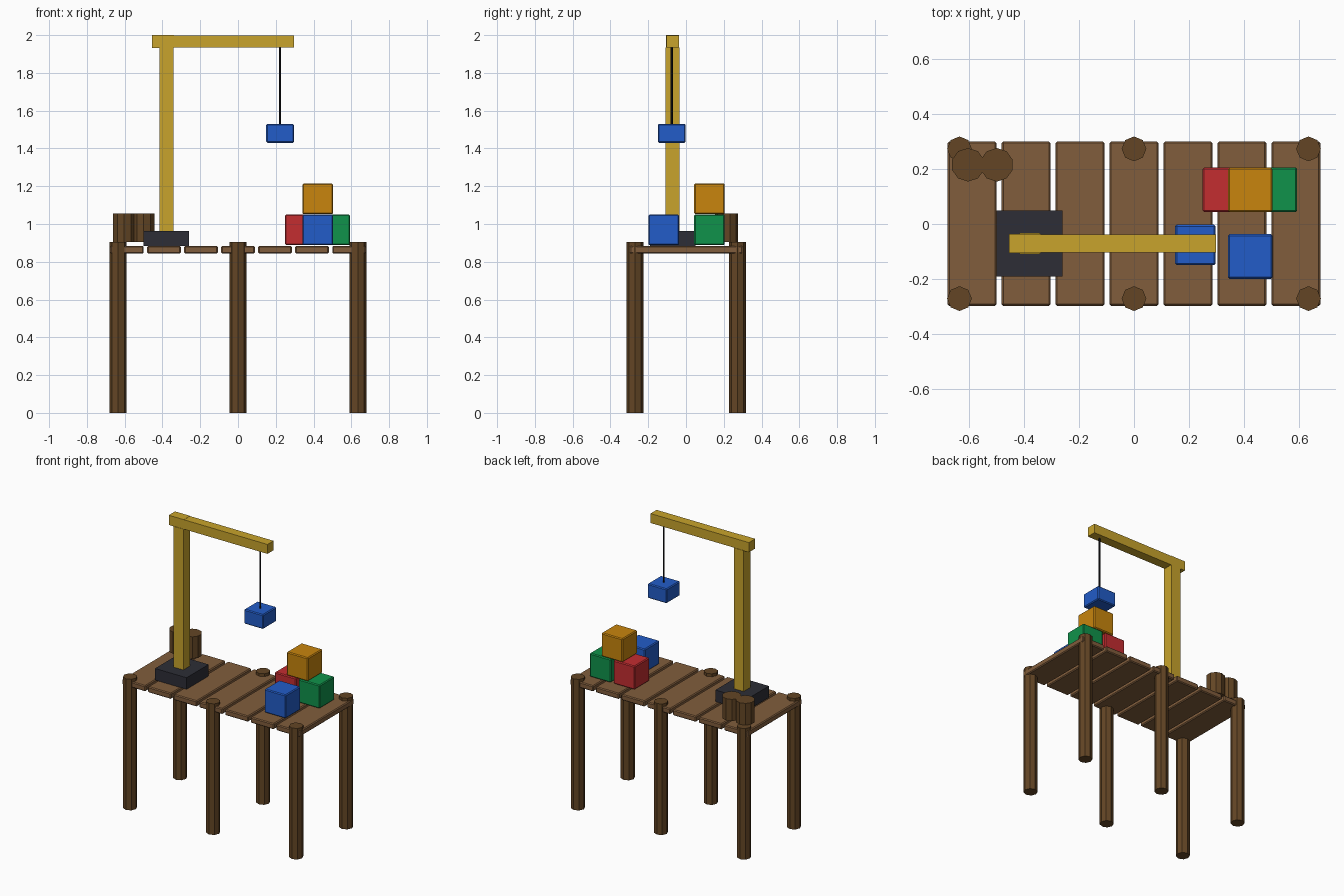
import bpy
import bmesh
from mathutils import Matrix

if "Cube" in bpy.data.objects:
    bpy.data.objects.remove(bpy.data.objects["Cube"], do_unlink=True)


def material(name, rgb):
    m = bpy.data.materials.new(name)
    m.use_nodes = True
    m.diffuse_color = (*rgb, 1)
    shader = next(n for n in m.node_tree.nodes if n.type == "BSDF_PRINCIPLED")
    shader.inputs["Base Color"].default_value = (*rgb, 1)
    return m


plank_wood = material("plank_brown", (0.22, 0.11, 0.045))
post_wood = material("dark_brown", (0.125, 0.06, 0.018))
yellow = material("crane_yellow", (0.58, 0.37, 0.025))
charcoal = material("charcoal", (0.026, 0.027, 0.037))
black = material("cable_black", (0.008, 0.008, 0.01))
blue = material("blue", (0.016, 0.107, 0.58))
red = material("red", (0.55, 0.026, 0.03))
green = material("green", (0.005, 0.29, 0.07))
orange = material("orange", (0.58, 0.235, 0.004))


def finish(name, bm, mat, location):
    mesh = bpy.data.meshes.new(name)
    bm.to_mesh(mesh)
    bm.free()
    mesh.materials.append(mat)
    ob = bpy.data.objects.new(name, mesh)
    ob.location = location
    bpy.context.collection.objects.link(ob)
    return ob


def box(name, mat, size, location, bevel=0):
    """Box standing on its location, with optional chamfered edges."""
    bm = bmesh.new()
    bmesh.ops.create_cube(bm, size=1, matrix=Matrix.Translation((0, 0, 0.5)))
    bmesh.ops.scale(bm, vec=size, verts=bm.verts)
    ob = finish(name, bm, mat, location)
    if bevel:
        mod = ob.modifiers.new("chamfer", "BEVEL")
        mod.width = bevel
        mod.segments = 1
    return ob


def cylinder(name, mat, radius, height, location, sides):
    """Faceted cylinder standing on its location."""
    bm = bmesh.new()
    bmesh.ops.create_cone(bm, cap_ends=True, segments=sides, radius1=radius,
                          radius2=radius, depth=height,
                          matrix=Matrix.Translation((0, 0, height / 2)))
    return finish(name, bm, mat, location)


# Deck planks
DECK = 0.884
for i in range(7):
    box(f"plank_{i + 1}", plank_wood, (0.178, 0.597, 0.04),
        ((i - 3) * 0.196, 0.001, DECK - 0.04), 0.006)

# Support posts
for side, y in (("front", -0.271), ("back", 0.273)):
    for place, x in (("right", -0.634), ("middle", 0), ("left", 0.634)):
        cylinder(f"{side}_{place}_post", post_wood, 0.045, 0.904, (x, y, 0), 8)

# Mooring bollards
for i, x in enumerate((-0.603, -0.499)):
    cylinder(f"bollard_{i + 1}", post_wood, 0.061, 0.15, (x, 0.215, 0.905), 10)

# Crane
CRANE_X, CRANE_Y = -0.379, -0.071
box("crane_base", charcoal, (0.24, 0.24, 0.08), (CRANE_X, CRANE_Y, DECK))
box("crane_mast", yellow, (0.075, 0.075, 0.985), (CRANE_X, CRANE_Y, 0.95))
box("crane_jib", yellow, (0.715, 0.066, 0.065), (-0.06, CRANE_Y, 1.934))
box("jib_tail", yellow, (0.115, 0.069, 0.067), (-0.397, CRANE_Y, 1.933))
cylinder("hoist_cable", black, 0.006, 0.415, (0.223, -0.076, 1.525), 6)
box("hanging_crate", blue, (0.147, 0.147, 0.1), (0.223, -0.076, 1.43), 0.006)

# Stacked cargo crates
for name, mat, x, y, z in (
    ("blue_crate", blue, 0.422, -0.118, DECK + 0.004),
    ("red_crate", red, 0.33, 0.124, DECK + 0.004),
    ("green_crate", green, 0.512, 0.124, DECK + 0.004),
    ("orange_crate", orange, 0.422, 0.124, 1.052),
):
    box(name, mat, (0.162, 0.162, 0.162), (x, y, z), 0.006)
